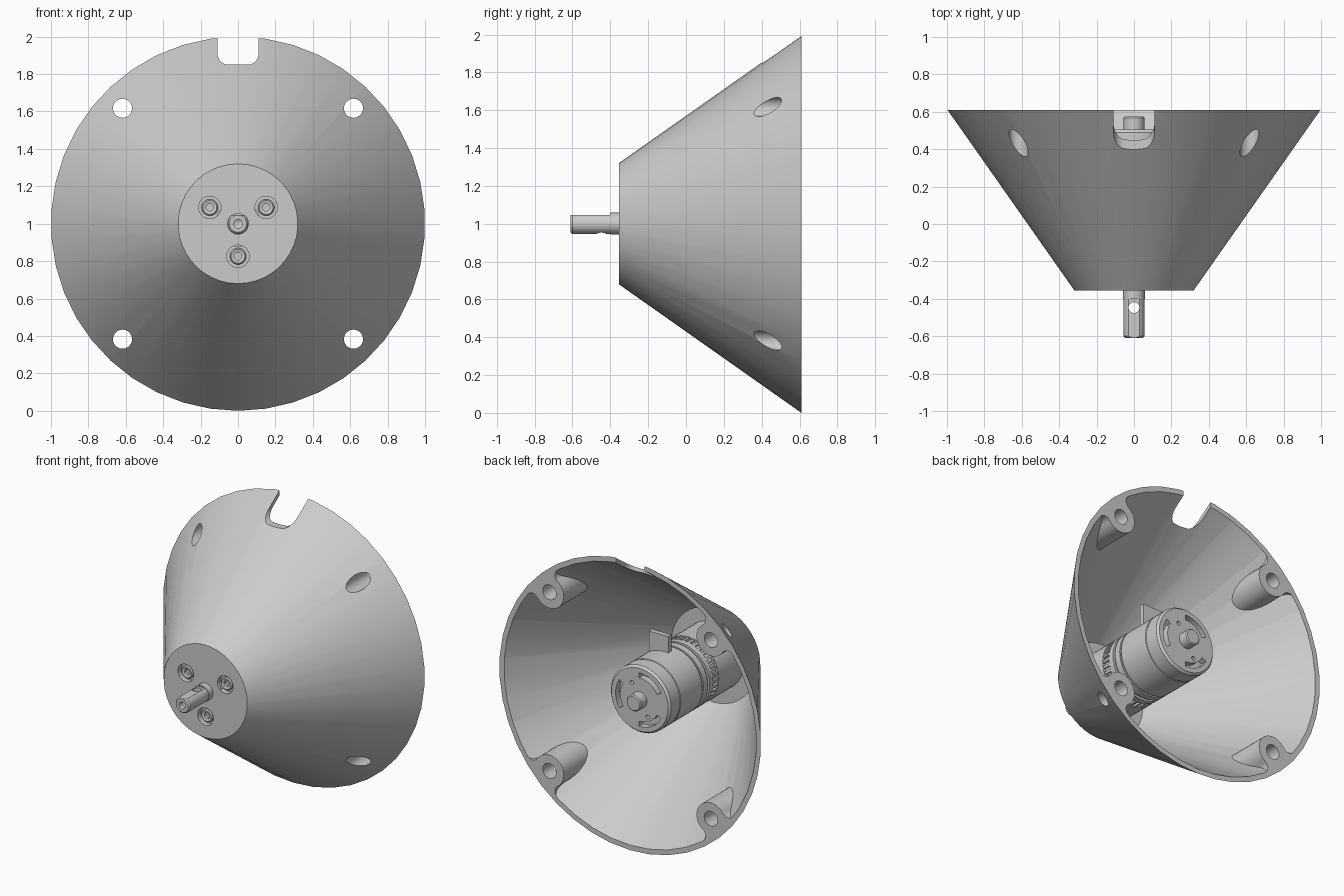
import bpy, bmesh
from math import sin, cos, pi, radians, acos, atan2, hypot
from mathutils import Matrix

if "Cube" in bpy.data.objects:
    bpy.data.objects.remove(bpy.data.objects["Cube"])

CZ = 1.0  # height of the common axis, which runs along y


def finish(bm, name):
    bmesh.ops.recalc_face_normals(bm, faces=bm.faces)
    me = bpy.data.meshes.new(name)
    bm.to_mesh(me)
    bm.free()
    ob = bpy.data.objects.new(name, me)
    bpy.context.collection.objects.link(ob)
    return ob


def lathe(name, profile, n=42, x=0, z=0):
    """Revolve (radius, y) points around a y-parallel axis."""
    bm = bmesh.new()
    rings = []
    for r, y in profile:
        k = n if r > 0 else 1
        rings.append([bm.verts.new((x + r * sin(2 * pi * i / n), y,
                                    CZ + z + r * cos(2 * pi * i / n))) for i in range(k)])
    for a, b in zip(rings, rings[1:]):
        for i in range(n):
            j = (i + 1) % n
            q = [a[i % len(a)], a[j % len(a)], b[j % len(b)], b[i % len(b)]]
            bm.faces.new(list(dict.fromkeys(q)))
    return finish(bm, name)


def rod(name, r, y0, y1, n=32, x=0, z=0):
    return lathe(name, [(0, y0), (r, y0), (r, y1), (0, y1)], n, x, z)


def prism(name, pts, y0, y1):
    """Extrude an (x, z) outline along y."""
    bm = bmesh.new()
    a = [bm.verts.new((x, y0, CZ + z)) for x, z in pts]
    b = [bm.verts.new((x, y1, CZ + z)) for x, z in pts]
    bm.faces.new(a)
    bm.faces.new(b)
    for i in range(len(a)):
        j = (i + 1) % len(a)
        bm.faces.new((a[i], a[j], b[j], b[i]))
    return finish(bm, name)


def box(name, x0, x1, y0, y1, z0, z1):
    return prism(name, [(x0, z0), (x1, z0), (x1, z1), (x0, z1)], y0, y1)


def cut(ob, *cutters):
    for c in cutters:
        m = ob.modifiers.new("cut", 'BOOLEAN')
        m.operation, m.solver, m.object = 'DIFFERENCE', 'EXACT', c
        bpy.context.view_layer.objects.active = ob
        bpy.ops.object.modifier_apply(modifier=m.name)
        bpy.data.objects.remove(c)


# Mounting boss outline: round lug blended into the wall with fillets
RI, BC, BR, FR = 0.965, 0.873, 0.11, 0.05
phi = acos((BC**2 + (RI - FR)**2 - (BR + FR)**2) / (2 * BC * (RI - FR)))
fx, fy = (RI - FR) * cos(phi), (RI - FR) * sin(phi)
tang = atan2(fy, fx - BC)                      # lug tangent direction
half = [(1.15 * cos(phi), 1.15 * sin(phi))]
for i in range(9):                             # fillet arc
    start, end = phi, tang - pi
    a = start + (end - start) * i / 8
    half.append((fx + FR * cos(a), fy + FR * sin(a)))
for i in range(1, 11):                         # lug arc
    a = tang + (pi - tang) * i / 10
    half.append((BC + BR * cos(a), BR * sin(a)))
outline = half + [(r, -t) for r, t in reversed(half[:-1])]


def boss(a):
    return prism("boss_cutter", [(r * cos(a) - t * sin(a), r * sin(a) + t * cos(a))
                                 for r, t in outline], -0.4, 0.9)


# Conical housing shell
corners = [radians(45 + 90 * k) for k in range(4)]
slope = 0.68 / 0.965
cavity = lathe("cavity", [(0, -0.30), (RI - 0.91 * slope, -0.30),
                          (RI + 0.1 * slope, 0.71), (0, 0.71)])
cut(cavity, *[boss(a) for a in corners])
shell = lathe("cone_housing", [(0, -0.355), (0.32, -0.355), (1.0, 0.61), (0, 0.61)])
cut(shell, cavity)
cut(shell, *[rod("bolt_hole", 0.051, -0.5, 0.9, 32, BC * cos(a), BC * sin(a)) for a in corners])

# Cable notch in the rim
slot = [(-0.11, 1.2)]
for cx, a0 in ((-0.05, pi), (0.05, 1.5 * pi)):
    slot += [(cx + 0.06 * cos(a0 + pi / 2 * i / 8), 0.91 + 0.06 * sin(a0 + pi / 2 * i / 8))
             for i in range(9)]
slot.append((0.11, 1.2))
cut(shell, prism("notch_cutter", slot, 0.0, 0.9))

# Front plate openings and the three screws
cut(shell, rod("shaft_opening", 0.12, -0.5, -0.2, 40))
for k in range(3):
    a = radians(-90 + 120 * k)
    sx, sz = 0.174 * cos(a), 0.174 * sin(a)
    cut(shell, rod("counterbore", 0.06, -0.5, -0.32, 28, sx, sz))
    lathe("screw", [(0, -0.315), (0.02, -0.315), (0.02, -0.34), (0.037, -0.345),
                    (0.044, -0.338), (0.044, -0.31), (0, -0.31)], 24, sx, sz)

# Gearbox with pilot ring
lathe("gearbox", [(0, -0.335), (0.085, -0.335), (0.085, -0.30), (0.23, -0.30), (0.23, -0.03),
                  (0.212, -0.03), (0.212, 0.03), (0.23, 0.03), (0.23, 0.07), (0, 0.07)], 48)

# Gear teeth showing in the gearbox window
bm = bmesh.new()
for i in range(36):
    m = (Matrix.Translation((0, 0, CZ)) @ Matrix.Rotation(2 * pi * i / 36, 4, 'Y')
         @ Matrix.Translation((0, 0, 0.215)) @ Matrix.Diagonal((0.016, 0.062, 0.022, 1)))
    bmesh.ops.create_cube(bm, size=1, matrix=m)
finish(bm, "gear_teeth")

# Motor can with seam grooves
motor = lathe("motor", [(0, 0.07), (0.215, 0.07), (0.215, 0.09), (0.23, 0.09), (0.23, 0.135),
                        (0.22, 0.135), (0.22, 0.15), (0.23, 0.15), (0.23, 0.385), (0.226, 0.388),
                        (0.226, 0.394), (0.23, 0.397), (0.23, 0.49), (0.217, 0.505), (0, 0.505)], 48)


def vent(a):
    arc = [radians(-32 + 8 * i) for i in range(9)]
    pts = [(0.185 * cos(a + t), 0.185 * sin(a + t)) for t in arc]
    pts += [(0.15 * cos(a + t), 0.15 * sin(a + t)) for t in reversed(arc)]
    return prism("vent_cutter", pts, 0.46, 0.6)


cut(motor, *[vent(radians(a)) for a in (0, 120, 240)])
cut(motor, *[rod("pin_hole", 0.014, 0.47, 0.6, 16, 0.12 * cos(a), 0.12 * sin(a))
             for a in (radians(60), radians(240))])
lathe("rear_bushing", [(0, 0.50), (0.055, 0.50), (0.055, 0.568), (0.048, 0.575), (0, 0.575)], 32)

# Terminal plate on top of the motor
box("terminal_plate", -0.03, 0.12, 0.20, 0.235, 0.18, 0.34)

# Output shaft: collar, flat, end bore and cross hole
shaft = lathe("output_shaft", [(0, -0.56), (0.024, -0.575), (0.024, -0.61), (0.046, -0.61),
                               (0.055, -0.60), (0.055, -0.40), (0.058, -0.40),
                               (0.058, -0.32), (0, -0.32)], 36)
cut(shaft, box("flat_cutter", -0.1, 0.1, -0.7, -0.402, 0.047, 0.1))
bm = bmesh.new()
bmesh.ops.create_cone(bm, cap_ends=True, segments=28, radius1=0.029, radius2=0.029, depth=0.4,
                      matrix=Matrix.Translation((0, -0.447, CZ)))
cut(shaft, finish(bm, "cross_hole"))

# Smooth shading with sharp edges kept
bpy.ops.object.select_all(action='DESELECT')
for ob in bpy.context.scene.objects:
    ob.select_set(True)
bpy.context.view_layer.objects.active = shell
bpy.ops.object.shade_smooth_by_angle(angle=radians(30))
